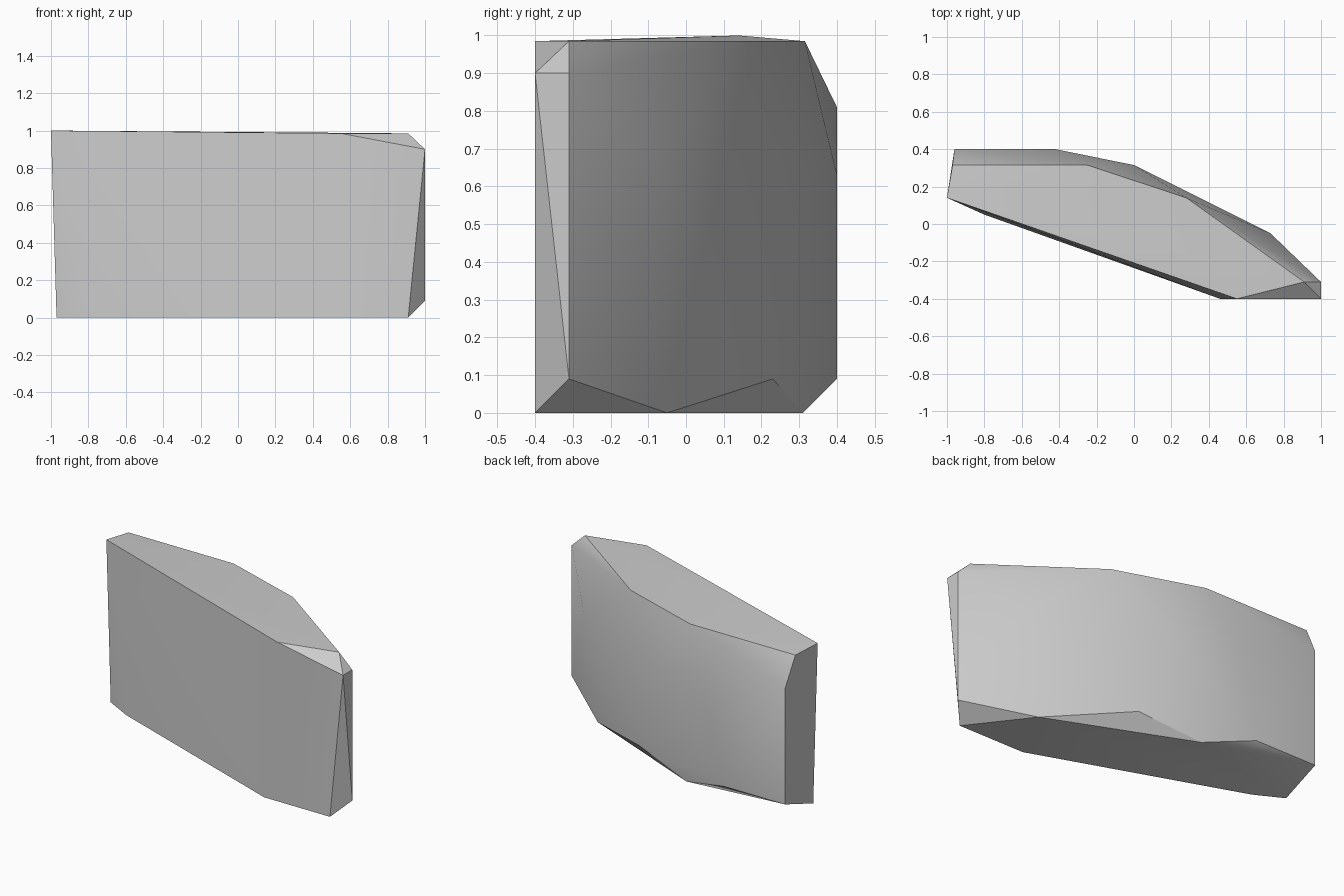
import bpy
import bmesh
import math

# Remove the default object
default_object = bpy.data.objects.get("Cube")
if default_object:
    bpy.data.objects.remove(default_object, do_unlink=True)


def make_material(name, color):
    """Create a plain matte material with one flat colour."""
    material = bpy.data.materials.new(name)
    material.use_nodes = True
    material.diffuse_color = color
    shader = material.node_tree.nodes["Principled BSDF"]
    shader.inputs["Base Color"].default_value = color
    shader.inputs["Roughness"].default_value = 0.9
    return material


def add_outline(bmesh_data, height, outline):
    """Add the corner points of one horizontal outline."""
    for x, y in outline:
        bmesh_data.verts.new((x, y, height))


def make_stone(name, outlines, material, sharp_angle):
    """Wrap a stack of outlines in a faceted convex stone."""
    bmesh_data = bmesh.new()
    for height, outline in outlines:
        add_outline(bmesh_data, height, outline)
    hull = bmesh.ops.convex_hull(bmesh_data, input=list(bmesh_data.verts))

    # Drop points that ended up inside the hull
    inside = [item for item in hull["geom_interior"]
              if isinstance(item, bmesh.types.BMVert)]
    bmesh.ops.delete(bmesh_data, geom=inside, context="VERTS")

    # Merge nearly coplanar triangles into clean flat faces
    bmesh.ops.dissolve_limit(
        bmesh_data,
        angle_limit=math.radians(1),
        verts=list(bmesh_data.verts),
        edges=list(bmesh_data.edges),
    )
    bmesh.ops.recalc_face_normals(bmesh_data, faces=list(bmesh_data.faces))

    mesh = bpy.data.meshes.new(name)
    bmesh_data.to_mesh(mesh)
    bmesh_data.free()
    mesh.materials.append(material)

    stone = bpy.data.objects.new(name, mesh)
    bpy.context.collection.objects.link(stone)
    bpy.ops.object.select_all(action="DESELECT")
    stone.select_set(True)
    bpy.context.view_layer.objects.active = stone
    bpy.ops.object.shade_smooth_by_angle(angle=math.radians(sharp_angle))
    return stone


# Underside: slanted front edge and shorter back edge
underside = [(-.97, .14), (-.8, .05), (.46, -.4), (.91, -.4),
             (.64, -.05), (-.22, .31)]

# Chamfer above the underside, along the back and the pointed end
lower_chamfer = [(-.96, .4), (-.54, .4), (.16, .23), (1, -.31)]

# Rounded belly of the back
back_belly = [(-.42, .4), (0, .315), (.73, -.05)]

# Upper back corner and the blunt end cap
upper_back_corner = [(-.96, .4)]
end_cap = [(1, -.4), (1, -.31)]

# Top: almost flat, rising to a single peak
top_rim = [(-.97, .315), (-.25, .315), (.28, .14), (.91, -.31), (.55, -.4)]
peak = [(-1, .14)]

stone_grey = make_material("stone grey", (.6, .6, .6, 1))
make_stone(
    "stone_slab",
    [
        (0, underside),
        (.09, lower_chamfer),
        (.63, back_belly),
        (.81, upper_back_corner),
        (.9, end_cap),
        (.985, top_rim),
        (1, peak),
    ],
    stone_grey,
    sharp_angle=30,
)
